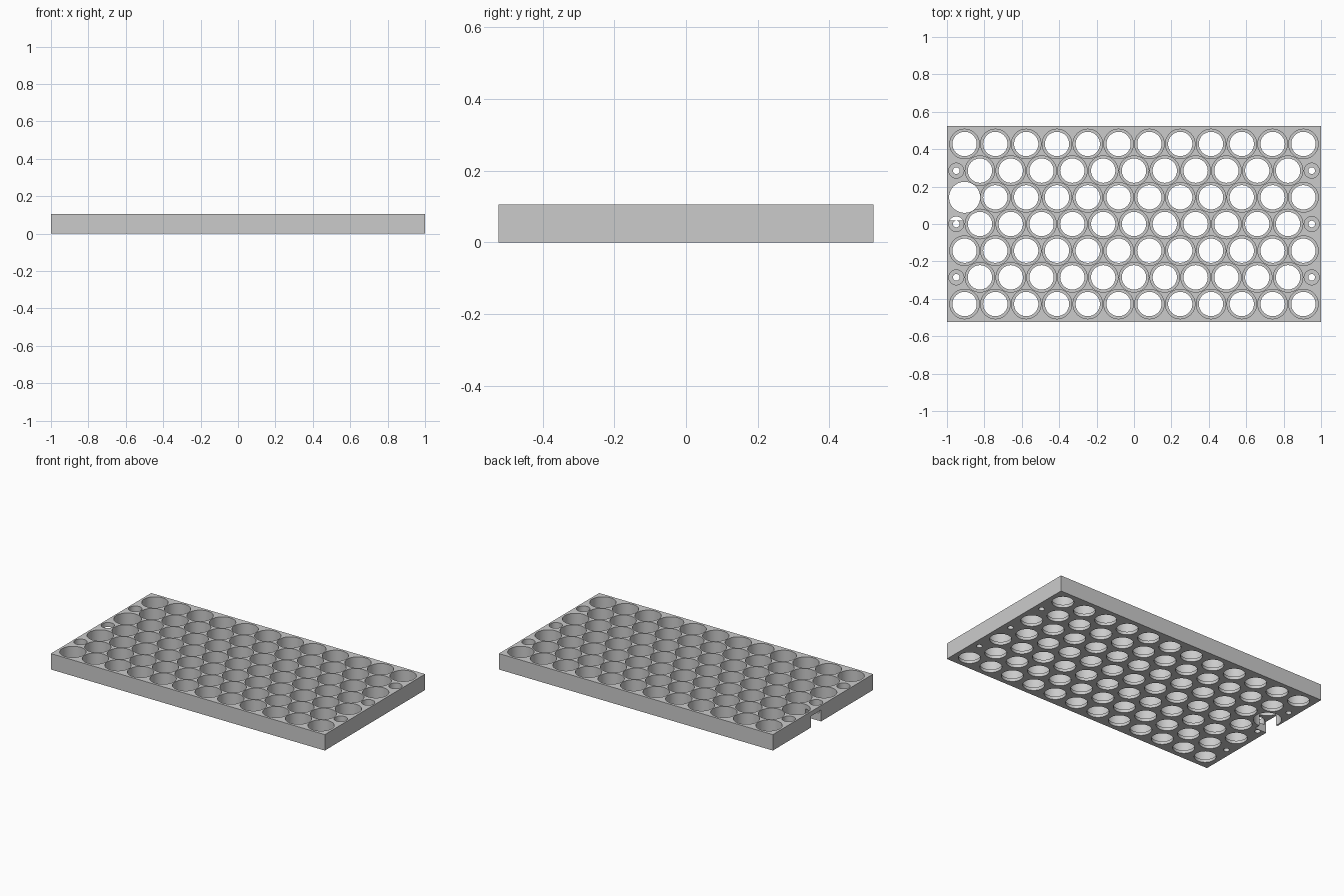
import bpy, bmesh, math

cube = bpy.data.objects.get("Cube")
if cube:
    bpy.data.objects.remove(cube, do_unlink=True)

# Dimensions
LENGTH, WIDTH, HEIGHT = 2.0, 1.046, 0.105
PITCH = 0.1647
ROW = PITCH * math.sqrt(3) / 2
SEGMENTS = 48

# Material
grey = bpy.data.materials.new("plastic grey")
colour = (0.6, 0.6, 0.6, 1)
grey.diffuse_color = colour
grey.use_nodes = True
grey.node_tree.nodes["Principled BSDF"].inputs["Base Color"].default_value = colour


def make_object(name, bm):
    bmesh.ops.recalc_face_normals(bm, faces=bm.faces[:])
    mesh = bpy.data.meshes.new(name)
    bm.to_mesh(mesh)
    bm.free()
    obj = bpy.data.objects.new(name, mesh)
    bpy.context.collection.objects.link(obj)
    mesh.materials.append(grey)
    return obj


def make_box(name, low, high):
    bm = bmesh.new()
    bmesh.ops.create_cube(bm, size=1)
    for v in bm.verts:
        v.co = [(a + b) / 2 + c * (b - a) for a, b, c in zip(low, high, v.co)]
    return make_object(name, bm)


def add_bore(bm, x, y, profile):
    """Closed turned solid following (radius, height) pairs."""
    rings = []
    for r, z in profile:
        rings.append([bm.verts.new((x + r * math.cos(math.tau * i / SEGMENTS),
                                    y + r * math.sin(math.tau * i / SEGMENTS), z))
                      for i in range(SEGMENTS)])
    for a, b in zip(rings, rings[1:]):
        for i in range(SEGMENTS):
            j = (i + 1) % SEGMENTS
            bm.faces.new((a[i], a[j], b[j], b[i]))
    bm.faces.new(rings[0][::-1])
    bm.faces.new(rings[-1])


def stepped(inner, outer, floor):
    return [(inner, -0.05), (inner, floor), (outer, floor), (outer, HEIGHT + 0.05)]


# Cell pockets in staggered rows, with screw holes at the ends of short rows
cell = stepped(0.065, 0.079, 0.02)
screw = stepped(0.018, 0.04, 0.05)
wire_hole = [(0.083, -0.05), (0.083, HEIGHT + 0.05)]
bm = bmesh.new()
for row in range(-3, 4):
    y = row * ROW
    count = 12 if row % 2 else 11
    for i in range(count):
        x = (i - (count - 1) / 2) * PITCH
        add_bore(bm, x, y, wire_hole if (row, i) == (1, 0) else cell)
    if count == 11:
        for side in (-1, 1):
            add_bore(bm, side * 0.95, y, screw)
bores = make_object("bore_cutter", bm)

# Wire channel from the open hole to the end wall
channel = make_box("channel_cutter", (-1.1, 0.02, -0.05), (-0.915, 0.125, 0.075))

# Plate
plate = make_box("cell_holder_plate", (-LENGTH / 2, -WIDTH / 2, 0),
                 (LENGTH / 2, WIDTH / 2, HEIGHT))
bpy.context.view_layer.objects.active = plate
for cutter in (bores, channel):
    cut = plate.modifiers.new("cut", 'BOOLEAN')
    cut.operation = 'DIFFERENCE'
    cut.solver = 'EXACT'
    cut.object = cutter
    bpy.ops.object.modifier_apply(modifier=cut.name)
    bpy.data.objects.remove(cutter, do_unlink=True)

bpy.ops.object.select_all(action='DESELECT')
plate.select_set(True)
bpy.ops.object.shade_smooth_by_angle(angle=math.radians(30))
